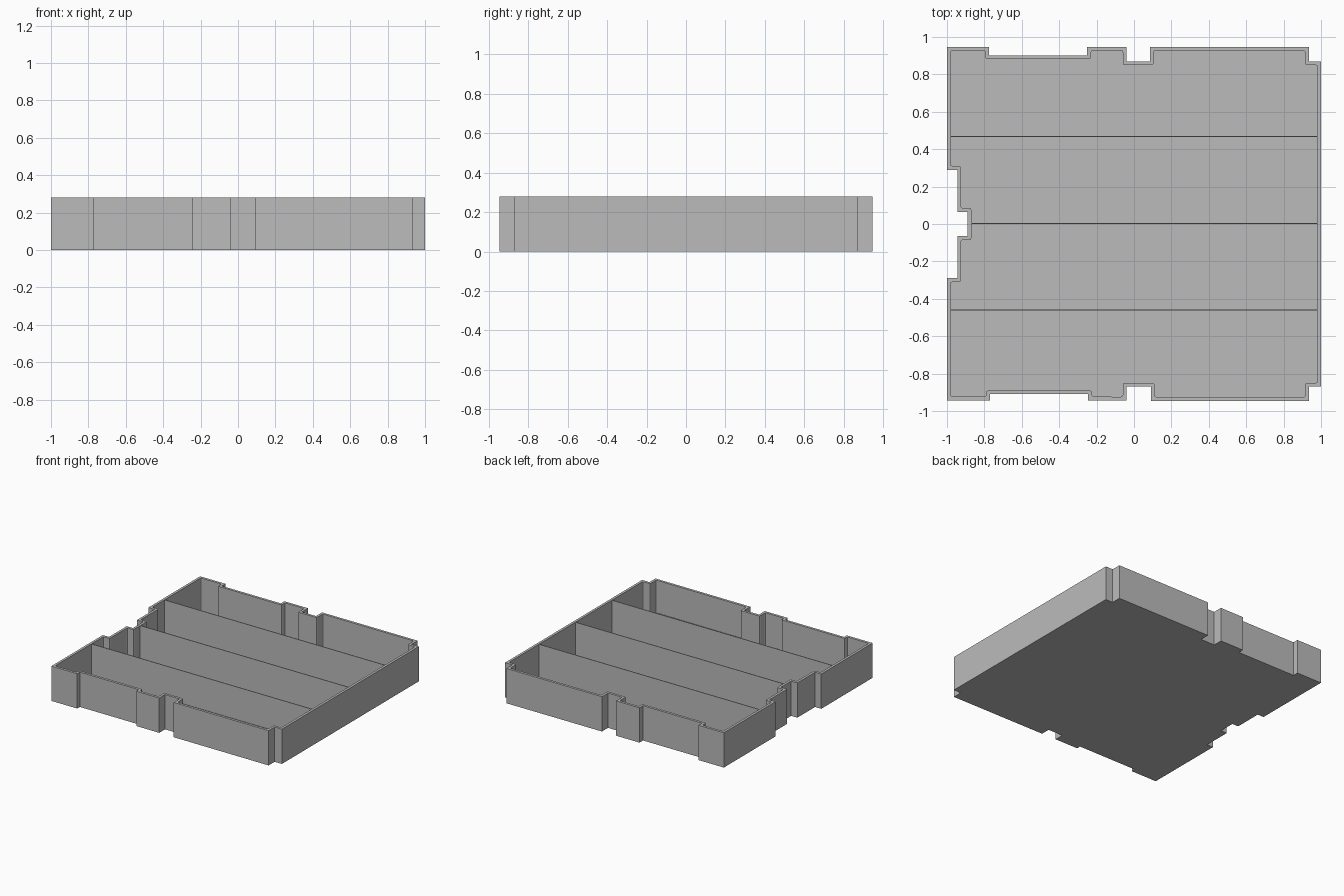
import bpy
import bmesh
from mathutils import Vector

HEIGHT, WALL, FLOOR, DIVIDER = 0.28, 0.02, 0.018, 0.006

cube = bpy.data.objects.get("Cube")
if cube:
    bpy.data.objects.remove(cube)

grey = bpy.data.materials.new("plain grey")
grey.use_nodes = True
colour = (0.5, 0.5, 0.5, 1)
grey.diffuse_color = colour
grey.node_tree.nodes["Principled BSDF"].inputs["Base Color"].default_value = colour


def finish(name, bm):
    """Turn a bmesh into a named grey object."""
    bmesh.ops.recalc_face_normals(bm, faces=bm.faces)
    mesh = bpy.data.meshes.new(name)
    bm.to_mesh(mesh)
    bm.free()
    mesh.materials.append(grey)
    obj = bpy.data.objects.new(name, mesh)
    bpy.context.collection.objects.link(obj)
    return obj


def inset(points, distance):
    """Offset a counter-clockwise right-angled outline inwards."""
    result = []
    for i, p in enumerate(points):
        a = (p - points[i - 1]).normalized()
        b = (points[(i + 1) % len(points)] - p).normalized()
        na, nb = Vector((-a.y, a.x)), Vector((-b.y, b.x))
        result.append(p + (na + nb) * distance / (1 + na.dot(nb)))
    return result


# Tray outline, counter-clockwise: front, right, back, left
front = [(-1, -.943), (-.77, -.943), (-.77, -.91), (-.245, -.91), (-.245, -.943),
         (-.04, -.944), (-.04, -.87), (.09, -.87), (.09, -.945), (.935, -.947),
         (.935, -.87), (1, -.87)]
back = [(1, .87), (.935, .87), (.935, .947), (.085, .947), (.085, .87), (-.04, .87),
        (-.04, .947), (-.25, .947), (-.25, .902), (-.775, .902), (-.775, .947), (-1, .947)]
left = [(-1, .29), (-.945, .29), (-.945, .065), (-.89, .065)]
left += [(x, -y) for x, y in reversed(left)]
outer = [Vector(p) for p in front + back + left]
inner = inset(outer, WALL)

# Tray shell: underside, outer wall, rim, inner wall and floor
bm = bmesh.new()
rings = [[bm.verts.new((p.x, p.y, z)) for p in outline]
         for outline, z in ((outer, 0), (outer, HEIGHT), (inner, HEIGHT), (inner, FLOOR))]
for low, high in zip(rings, rings[1:]):
    for i in range(len(low)):
        bm.faces.new((low[i - 1], low[i], high[i], high[i - 1]))
bm.faces.new(rings[0])
bm.faces.new(rings[-1])

# Small fillets on the upright inner corners
corners = [bm.edges.get(pair) for pair in zip(rings[2], rings[3])]
bmesh.ops.bevel(bm, geom=corners, offset=0.01, segments=2, profile=0.5, affect='EDGES')
finish("tray_shell", bm)

# Thin dividers making four equal compartments
right_end = 1 - WALL
for name, y, left_end in (("front_divider", -.46, -1 + WALL),
                          ("middle_divider", .003, -.89 + WALL),
                          ("back_divider", .467, -1 + WALL)):
    bm = bmesh.new()
    bmesh.ops.create_cube(bm, size=1)
    bmesh.ops.scale(bm, verts=bm.verts, vec=(right_end - left_end, DIVIDER, HEIGHT - FLOOR))
    bmesh.ops.translate(bm, verts=bm.verts,
                        vec=((right_end + left_end) / 2, y, (HEIGHT + FLOOR) / 2))
    finish(name, bm)
